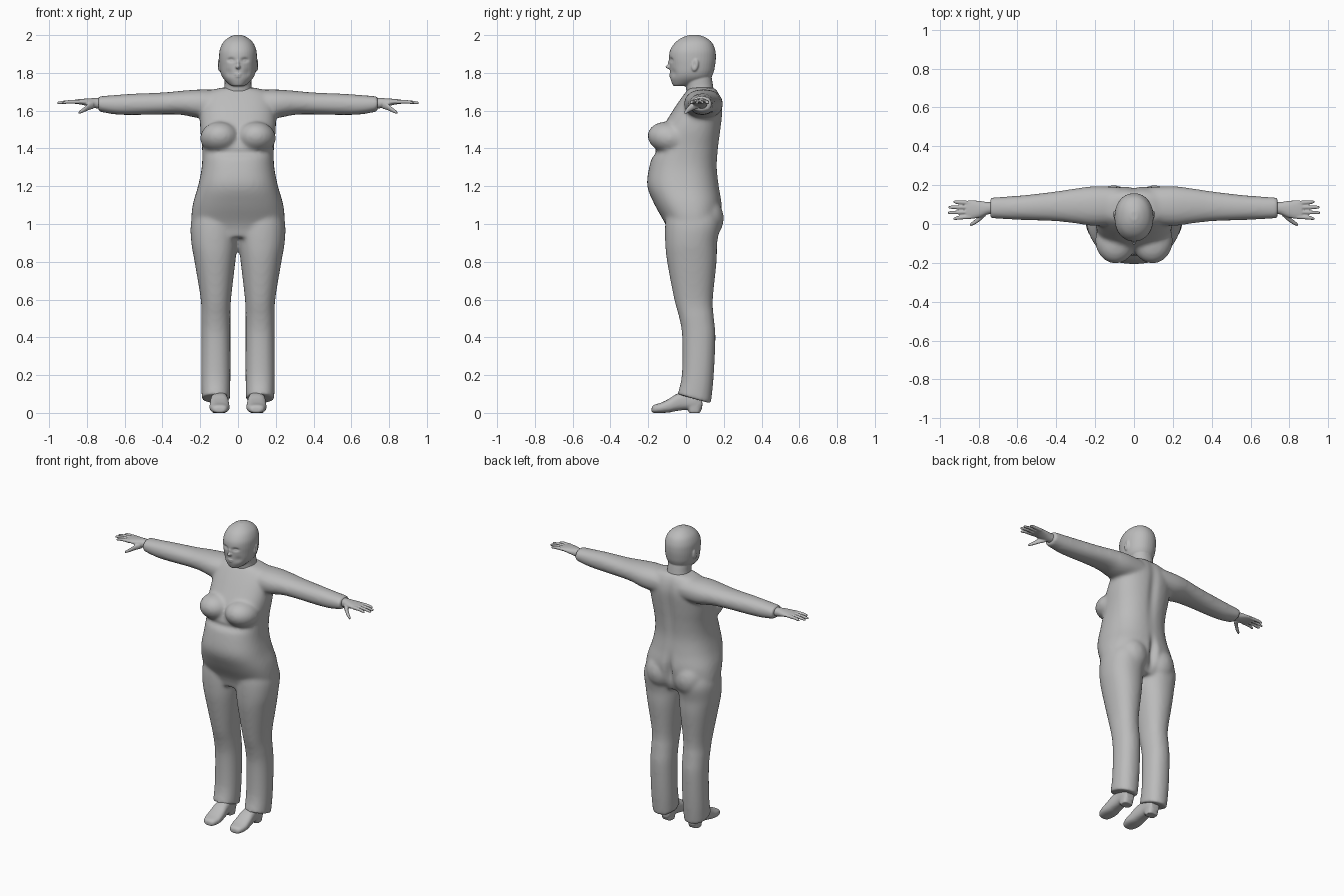
import bpy, bmesh, math
from mathutils import Vector, Matrix

grey = bpy.data.materials.new("plain grey")
grey.diffuse_color = (0.5, 0.5, 0.5, 1)


def spline(rows, sub):
    """Catmull-Rom resampling of profile rows."""
    out = []
    for i in range(len(rows) - 1):
        a, b = rows[max(i - 1, 0)], rows[i]
        c, d = rows[i + 1], rows[min(i + 2, len(rows) - 1)]
        for k in range(sub):
            t = k / sub
            out.append([q + 0.5 * t * (r - p + t * (2*p - 5*q + 4*r - s + t * (3*(q - r) + s - p)))
                        for p, q, r, s in zip(a, b, c, d)])
    return out + [list(rows[-1])]


def loft(bm, axis, rows, side=1, power=2.2, sub=4, n=40):
    """Closed skin through rows of (position, min_a, max_a, min_b, max_b)."""
    rings = []
    for t, a0, a1, b0, b1 in spline(rows, sub):
        ring = []
        for k in range(n):
            w = 2 * math.pi * k / n
            c, s = math.cos(w), math.sin(w)
            a = (a0 + a1) / 2 + (a1 - a0) / 2 * math.copysign(abs(c) ** (2 / power), c)
            b = (b0 + b1) / 2 + (b1 - b0) / 2 * math.copysign(abs(s) ** (2 / power), s)
            x, y, z = {"x": (t, a, b), "y": (a, t, b), "z": (a, b, t)}[axis]
            ring.append(bm.verts.new((x * side, y, z)))
        rings.append(ring)
    for lo, hi in zip(rings, rings[1:]):
        for k in range(n):
            bm.faces.new((lo[k], lo[(k + 1) % n], hi[(k + 1) % n], hi[k]))
    bm.faces.new(rings[0][::-1])
    bm.faces.new(rings[-1])


def ball(bm, centre, radii, side=1, tilt=0):
    m = (Matrix.Translation((centre[0] * side, centre[1], centre[2]))
         @ Matrix.Rotation(tilt, 4, "X") @ Matrix.Diagonal((*radii, 1)))
    bmesh.ops.create_uvsphere(bm, u_segments=24, v_segments=16, radius=1, matrix=m)


def finish(name, bm, voxel, smooth, sculpt=()):
    """Fuse the pieces into one skin, then push it in or out with soft dabs."""
    bmesh.ops.recalc_face_normals(bm, faces=bm.faces[:])
    me = bpy.data.meshes.new(name)
    bm.to_mesh(me)
    bm.free()
    ob = bpy.data.objects.new(name, me)
    bpy.context.collection.objects.link(ob)
    bpy.context.view_layer.objects.active = ob
    rem = ob.modifiers.new("fuse", "REMESH")
    rem.mode, rem.voxel_size = "VOXEL", voxel
    sm = ob.modifiers.new("soften", "SMOOTH")
    sm.factor, sm.iterations = 0.5, smooth
    for m in ("fuse", "soften"):
        bpy.ops.object.modifier_apply(modifier=m)
    me = ob.data
    for v in me.vertices:
        move = Vector((0, 0, 0))
        for c, r, d in sculpt:
            for s in ((1, -1) if c[0] else (1,)):
                q = sum(((p - o) / e) ** 2 for p, o, e in zip(v.co, (c[0] * s, c[1], c[2]), r))
                if q < 9:
                    move += Vector((d[0] * s, d[1], d[2])) * math.exp(-q)
        v.co += move
    me.materials.clear()
    me.materials.append(grey)
    me.polygons.foreach_set("use_smooth", [True] * len(me.polygons))
    return ob


# clothed body: torso, bust, seat, legs and sleeves
bm = bmesh.new()
loft(bm, "z", [(0.93, -.20, .20, -.09, .14), (1.0, -.245, .245, -.11, .175),
               (1.1, -.24, .24, -.165, .19), (1.2, -.212, .212, -.205, .175),
               (1.3, -.192, .192, -.195, .165), (1.4, -.19, .19, -.165, .172),
               (1.5, -.20, .20, -.13, .185), (1.6, -.20, .20, -.07, .195),
               (1.66, -.19, .19, -.03, .187), (1.7, -.16, .16, .0, .17),
               (1.722, -.09, .09, .02, .15)], power=2.4)
for s in (1, -1):
    ball(bm, (.095, -.085, 1.455), (.105, .12, .085), s, math.radians(-12))
    ball(bm, (.105, .095, 1.03), (.105, .105, .12), s)
    loft(bm, "z", [(.075, .042, .192, -.045, .132), (.2, .04, .195, -.022, .147),
                   (.4, .04, .195, -.02, .156), (.5, .04, .195, -.035, .148),
                   (.6, .037, .197, -.062, .142), (.8, .014, .23, -.1, .162),
                   (.9, .003, .247, -.11, .165), (1.0, .0, .25, -.11, .18),
                   (1.08, .02, .225, -.1, .16)], s)
    loft(bm, "x", [(.08, .0, .19, 1.56, 1.71), (.2, -.01, .195, 1.56, 1.712),
                   (.3, .003, .183, 1.578, 1.705), (.4, .014, .168, 1.58, 1.696),
                   (.55, .02, .15, 1.577, 1.69), (.65, .024, .142, 1.58, 1.683),
                   (.74, .03, .136, 1.596, 1.676)], s)
body = finish("clothed_body", bm, .011, 8, [
    ((0, .19, 1.06), (.022, .08, .09), (0, -.03, 0)),       # seat cleft
    ((0, .19, 1.5), (.03, .06, .2), (0, -.012, 0)),         # spine groove
    ((0, -.2, 1.375), (.2, .1, .02), (0, .012, 0)),         # crease under the bust
])
# trouser hems drop towards the heel
for v in body.data.vertices:
    w = min(max((.2 - v.co.z) / .125, 0), 1)
    v.co.z -= w * .28 * (v.co.y - .04)

# head with neck, ears and facial features
bm = bmesh.new()
loft(bm, "z", [(1.66, -.09, .09, .01, .155), (1.72, -.072, .072, .0, .145),
               (1.78, -.07, .07, -.01, .135), (1.85, -.06, .06, -.01, .12)])
loft(bm, "z", [(1.73, -.03, .03, -.065, .0), (1.742, -.05, .05, -.073, .06),
               (1.77, -.078, .078, -.082, .125), (1.8, -.092, .092, -.084, .145),
               (1.84, -.098, .098, -.086, .154), (1.88, -.1, .1, -.09, .158),
               (1.92, -.097, .097, -.084, .155), (1.96, -.08, .08, -.058, .138),
               (1.987, -.05, .05, -.02, .105), (2.001, -.018, .018, .02, .065)], power=2.15)
ball(bm, (0, -.085, 1.832), (.013, .024, .012))
ball(bm, (0, -.08, 1.855), (.009, .016, .03), 1, math.radians(-15))
ball(bm, (0, -.079, 1.792), (.022, .011, .005))
ball(bm, (0, -.077, 1.781), (.019, .011, .006))
for s in (1, -1):
    ball(bm, (.098, .048, 1.842), (.011, .019, .034), s, math.radians(-12))
finish("head", bm, .0045, 3, [
    ((.037, -.08, 1.868), (.018, .05, .011), (0, .012, 0)),    # eye sockets
    ((.036, -.075, 1.866), (.009, .05, .005), (0, -.005, 0)),  # eyelids
    ((.05, -.07, 1.80), (.02, .04, .02), (0, .006, 0)),        # cheek hollows
    ((.105, .044, 1.845), (.012, .008, .018), (-.007, 0, 0)),  # ear bowls
])

for s, label in ((1, "left"), (-1, "right")):
    # hand: wrist, palm, four fingers and a drooping thumb
    bm = bmesh.new()
    loft(bm, "x", [(.70, .055, .115, 1.61, 1.665), (.75, .05, .113, 1.612, 1.667),
                   (.79, .035, .118, 1.622, 1.665), (.83, .027, .122, 1.632, 1.662),
                   (.865, .028, .12, 1.636, 1.658)], s, n=24)
    for y, y2, tip in ((.037, .028, .93), (.062, .058, .958), (.087, .086, .955), (.109, .114, .93)):
        loft(bm, "x", [(.84, y - .011, y + .011, 1.636, 1.658),
                       (.90, (y + y2) / 2 - .01, (y + y2) / 2 + .01, 1.637, 1.656),
                       (tip - .008, y2 - .008, y2 + .008, 1.634, 1.649),
                       (tip, y2 - .004, y2 + .004, 1.637, 1.645)], s, n=12)
    loft(bm, "x", [(.765, .04, .08, 1.61, 1.65), (.79, .018, .05, 1.603, 1.64),
                   (.815, .0, .026, 1.592, 1.618), (.838, -.01, .008, 1.583, 1.601),
                   (.845, -.009, .0, 1.584, 1.592)], s, n=16)
    finish(label + "_hand", bm, .0045, 2)

    # shoe: foot with raised instep, and a heel block
    bm = bmesh.new()
    loft(bm, "y", [(-.182, .075, .118, .005, .028), (-.17, .058, .137, .0, .042),
                   (-.13, .045, .15, .0, .055), (-.09, .046, .15, .002, .075),
                   (-.05, .05, .147, .01, .1), (.0, .056, .142, .016, .115),
                   (.05, .058, .142, .016, .12), (.085, .068, .132, .02, .11)], s, power=2.6, n=28)
    loft(bm, "z", [(.0, .064, .136, .015, .075), (.05, .06, .14, .0, .09)], s, power=3, n=24)
    finish(label + "_shoe", bm, .006, 3)
